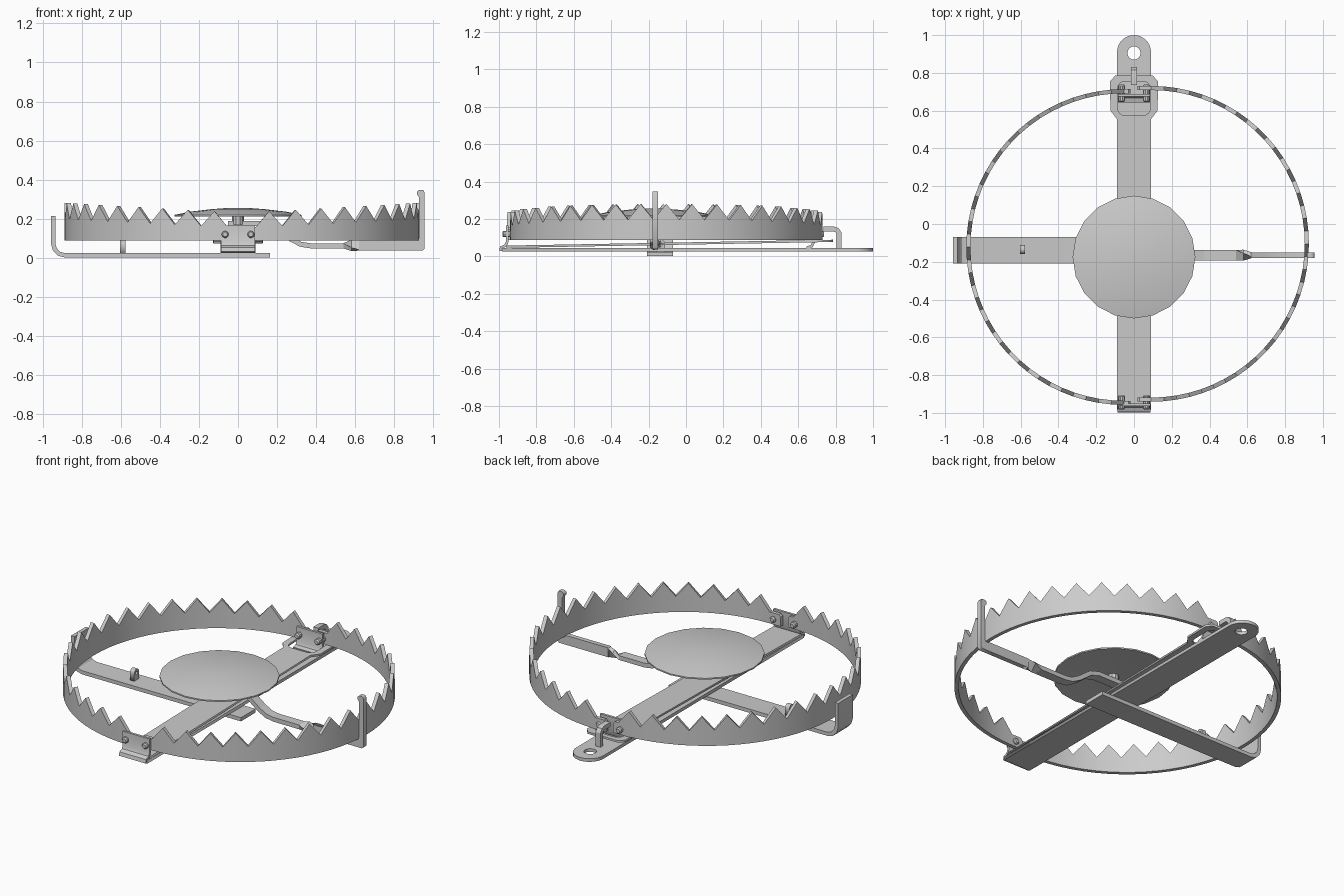
import bpy, bmesh
from math import sin, cos, pi
from mathutils import Vector as V

if "Cube" in bpy.data.objects:
    bpy.data.objects.remove(bpy.data.objects["Cube"])


def finish(name, bm, smooth=False):
    bmesh.ops.recalc_face_normals(bm, faces=bm.faces)
    me = bpy.data.meshes.new(name)
    bm.to_mesh(me)
    bm.free()
    ob = bpy.data.objects.new(name, me)
    bpy.context.collection.objects.link(ob)
    if smooth:
        bpy.ops.object.select_all(action='DESELECT')
        ob.select_set(True)
        bpy.context.view_layer.objects.active = ob
        bpy.ops.object.shade_smooth_by_angle(angle=0.5)
    return ob


def loft(name, sections, smooth=False):
    """Skin a row of closed cross-sections and cap both ends."""
    bm = bmesh.new()
    rows = [[bm.verts.new(p) for p in s] for s in sections]
    n = len(rows[0])
    for a, b in zip(rows, rows[1:]):
        for i in range(n):
            j = (i + 1) % n
            bm.faces.new((a[i], a[j], b[j], b[i]))
    bm.faces.new(rows[0])
    bm.faces.new(rows[-1])
    return finish(name, bm, smooth)


def strip(name, path, thick, lo, hi, along, smooth=True):
    """Bent sheet: 2D path (u, z) with thickness, widened from lo to hi."""
    pts = [V(p) for p in path]
    secs = []
    for i, p in enumerate(pts):
        d0 = (p - pts[i - 1]).normalized() if i else (pts[1] - p).normalized()
        d1 = (pts[i + 1] - p).normalized() if i < len(pts) - 1 else d0
        t = (d0 + d1).normalized()
        off = V((-t.y, t.x)) * thick / 2 / max(t.dot(d0), 0.5)
        a, b = p + off, p - off
        if along == 'x':
            secs.append([(a.x, lo, a.y), (a.x, hi, a.y), (b.x, hi, b.y), (b.x, lo, b.y)])
        else:
            secs.append([(lo, a.x, a.y), (hi, a.x, a.y), (hi, b.x, b.y), (lo, b.x, b.y)])
    return loft(name, secs, smooth)


def plate(name, loops, lo, hi, place):
    """Flat outline with holes, extruded; place maps (u, v, depth) to 3D."""
    cu = bpy.data.curves.new(name, 'CURVE')
    cu.dimensions, cu.fill_mode, cu.extrude = '2D', 'BOTH', (hi - lo) / 2
    for loop in loops:
        sp = cu.splines.new('POLY')
        sp.points.add(len(loop) - 1)
        for q, (u, v) in zip(sp.points, loop):
            q.co = (u, v, 0, 1)
        sp.use_cyclic_u = True
    tmp = bpy.data.objects.new(name + "_outline", cu)
    bpy.context.collection.objects.link(tmp)
    bpy.context.view_layer.update()
    me = bpy.data.meshes.new_from_object(tmp)
    bpy.data.objects.remove(tmp)
    bm = bmesh.new()
    bm.from_mesh(me)
    bpy.data.meshes.remove(me)
    bmesh.ops.remove_doubles(bm, verts=bm.verts, dist=1e-5)
    for v in bm.verts:
        v.co = place(v.co.x, v.co.y, v.co.z + (lo + hi) / 2)
    return finish(name, bm)


def arc(cx, cy, r, a0, a1, n):
    return [(cx + r * cos(a0 + (a1 - a0) * i / n), cy + r * sin(a0 + (a1 - a0) * i / n))
            for i in range(n + 1)]


def circle(cx, cy, r, n=14):
    return arc(cx, cy, r, 0, 2 * pi, n)[:-1]


def rounded(x, y0, y1, r):
    return (arc(x - r, y0 + r, r, -pi / 2, 0, 4) + arc(x - r, y1 - r, r, 0, pi / 2, 4)
            + arc(-x + r, y1 - r, r, pi / 2, pi, 4) + arc(-x + r, y0 + r, r, pi, 1.5 * pi, 4))


# Toothed half-ring jaws
def jaw(name, side, cx, cy, teeth=19, r=0.825, t=0.011):
    n = teeth * 2
    rail = [(0.018, 0, -1), (0.05, 0, -1)]
    secs = []

    def add(x, y, nx, ny, top):
        o, i = (x + nx * t, y + ny * t), (x - nx * t, y - ny * t)
        secs.append([(*o, 0.089), (*i, 0.089), (*i, top), (*o, top)])
    add(side * 0.018, cy - r, 0, -1, 0.145)
    add(side * 0.03, cy - r, 0, -1, 0.158)
    for k in range(n + 1):
        a = -pi / 2 + pi * k / n
        s = cos(a)
        top = 0.235 + 0.046 * s if k % 2 else 0.157 + 0.04 * s
        add(cx + side * r * cos(a), cy + r * sin(a), side * cos(a), sin(a), top)
    add(side * 0.03, cy + r, 0, 1, 0.158)
    add(side * 0.018, cy + r, 0, 1, 0.145)
    loft(name, secs, True)


jaw("left_jaw", -1, -0.052, -0.122)
jaw("right_jaw", 1, 0.09, -0.105)

# Base bar with rounded, drilled rear end
flat = lambda u, v, d: (u, v, d)
plate("base_bar", [[(-0.09, -0.985), (0.09, -0.985)] + arc(0, 0.91, 0.09, 0, pi, 14),
                   circle(0, 0.905, 0.035)], 0.026, 0.045, flat)

# Sloping spring bar with widened, windowed rear plate
half = [(0.09, -0.96), (0.09, 0.555), (0.125, 0.60), (0.127, 0.755), (0.10, 0.785)]
slope = lambda u, v, d: (u, v, d + 0.052 + 0.018 * (v + 0.96))
plate("spring_bar", [half + [(-x, y) for x, y in reversed(half)],
                     rounded(0.088, 0.575, 0.755, 0.04)], -0.006, 0.006, slope)

# Upright hinge brackets and their rivets
strip("front_bracket", [(-0.956, 0.165), (-0.956, 0.078), (-0.965, 0.058), (-0.988, 0.048),
                        (-0.992, 0.03)], 0.014, -0.088, 0.088, 'y')
strip("rear_bracket", [(0.682, 0.165), (0.682, 0.075), (0.672, 0.055), (0.645, 0.047)],
      0.014, -0.086, 0.086, 'y')
for end, y0, y1 in (("front", -0.982, -0.905), ("rear", 0.645, 0.738)):
    for side, x in (("left", -0.066), ("right", 0.066)):
        loft(f"{end}_{side}_rivet", [[(u, y, v) for u, v in circle(x, 0.12, r, 10)]
             for y, r in ((y0, 0.012), (y0 + 0.007, 0.018), (y1 - 0.007, 0.018), (y1, 0.012))])

# Hooked stop behind the rear bracket
strip("rear_hook", [(0.818, 0.035), (0.818, 0.125), (0.808, 0.14), (0.79, 0.146), (0.735, 0.146)],
      0.026, -0.016, 0.016, 'y')

# Cross strip with upturned end, and its small lug
strip("cross_strip", [(0.165, 0.013), (-0.885, 0.013), (-0.917, 0.022), (-0.938, 0.045),
                      (-0.946, 0.075), (-0.946, 0.215)], 0.022, -0.208, -0.07, 'x')
plate("strip_lug", [[(-0.158, 0.02), (-0.112, 0.02)] + arc(-0.135, 0.067, 0.023, 0, pi, 8),
                    circle(-0.135, 0.066, 0.01, 8)], -0.604, -0.576, lambda u, v, d: (d, u, v))

# Trigger arm: flat cranked part that twists upright
arm = [(-0.05, 0.176, 0, 0), (0.13, 0.176, 0, 0), (0.19, 0.158, 0, -0.45), (0.27, 0.097, 0, -0.6),
       (0.32, 0.07, 0, -0.3), (0.37, 0.062, 0, 0), (0.54, 0.062, 0, 0), (0.58, 0.064, 0.8, 0),
       (0.63, 0.066, pi / 2, 0)]
secs = []
for x, z, roll, pitch in arm:
    w = V((0, cos(roll), sin(roll))) * 0.028
    h = V((-sin(pitch), -sin(roll), cos(roll) * cos(pitch))) * 0.013
    c = V((x, -0.165, z))
    secs.append([c + w + h, c - w + h, c - w - h, c + w - h])
loft("trigger_arm", secs)

# Upright latch at the end of the arm
plate("trigger_latch", [[(0.62, 0.038), (0.945, 0.038), (0.955, 0.048), (0.955, 0.335),
                         (0.948, 0.347), (0.925, 0.347), (0.915, 0.338), (0.917, 0.322),
                         (0.927, 0.31), (0.927, 0.10), (0.918, 0.094), (0.62, 0.094)]],
      -0.179, -0.151, lambda u, v, d: (u, d, v))

# Shallow domed pressure plate on a pin
prof = [(0.02, 0.226), (0.2, 0.222), (0.325, 0.212), (0.325, 0.22), (0.25, 0.236),
        (0.14, 0.249), (0.05, 0.256)]
loft("pressure_plate", [[(x, y, z) for x, y in circle(0, -0.175, r, 20)] for r, z in prof], True)
loft("plate_pin", [[(x, y, z) for x, y in circle(0, -0.175, 0.03, 10)] for z in (0.17, 0.235)])
